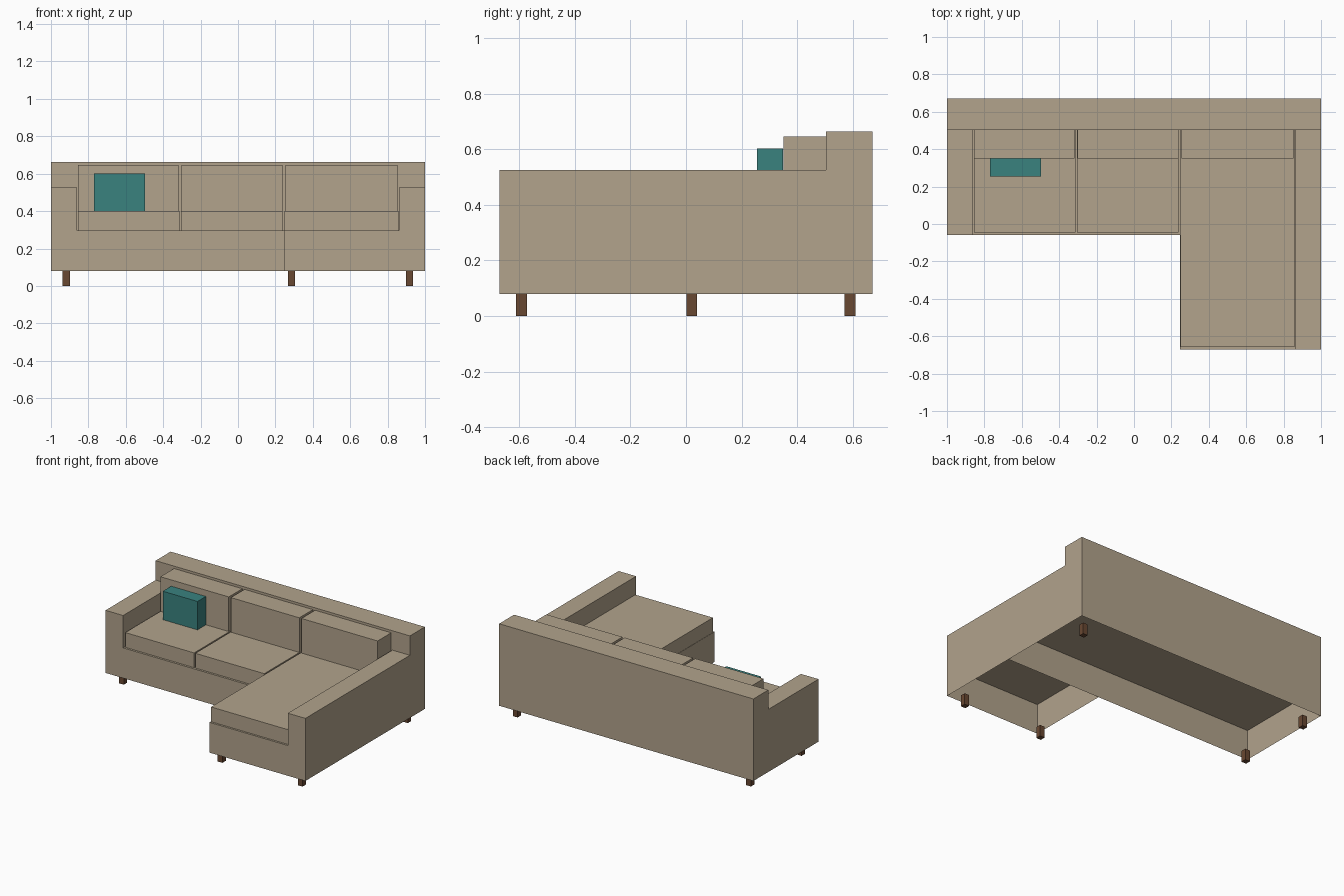
import bpy, bmesh

if "Cube" in bpy.data.objects:
    bpy.data.objects.remove(bpy.data.objects["Cube"])


def material(name, rgb):
    m = bpy.data.materials.new(name)
    m.diffuse_color = (*rgb, 1.0)
    m.use_nodes = True
    m.node_tree.nodes["Principled BSDF"].inputs["Base Color"].default_value = m.diffuse_color
    return m


FABRIC = material("beige_fabric", (0.445, 0.366, 0.262))
TEAL = material("teal_fabric", (0.042, 0.223, 0.212))
WOOD = material("brown_wood", (0.141, 0.065, 0.032))


def box(name, x, y, z, mat, drop=()):
    """Box from (min, max) ranges; drop lists outward directions left open."""
    bm = bmesh.new()
    bmesh.ops.create_cube(bm, size=1.0)
    for v in bm.verts:
        for axis, (lo, hi) in enumerate((x, y, z)):
            v.co[axis] = lo if v.co[axis] < 0 else hi
    bm.normal_update()
    open_faces = [f for f in bm.faces
                  if tuple(round(c) for c in f.normal) in drop]
    bmesh.ops.delete(bm, geom=open_faces, context='FACES')
    mesh = bpy.data.meshes.new(name)
    bm.to_mesh(mesh)
    bm.free()
    mesh.materials.append(mat)
    obj = bpy.data.objects.new(name, mesh)
    bpy.context.collection.objects.link(obj)
    return obj


DOWN, BACKWARD = (0, 0, -1), (0, 1, 0)
DEPTH = 0.671          # half of the overall depth
FRONT = -0.06          # front of the main seat
BACK = 0.503           # front plane of the backrest
CHAISE = 0.246         # inner side of the chaise
ARM = 0.862            # inner side of the arms
FLOOR, DECK, SEAT = 0.08, 0.295, 0.40

# Hollow base shells, open underneath
box("main_base", (-1, 1), (FRONT, DEPTH), (FLOOR, DECK), FABRIC, [DOWN])
box("chaise_base", (CHAISE, 1), (-DEPTH, FRONT), (FLOOR, DECK), FABRIC,
    [DOWN, BACKWARD])

# Backrest and arms stand on the deck
box("backrest", (-1, 1), (BACK, DEPTH), (DECK, 0.663), FABRIC, [DOWN])
box("left_arm", (-1, -ARM), (FRONT, BACK), (DECK, 0.525), FABRIC,
    [DOWN, BACKWARD])
box("right_arm", (ARM, 1), (-DEPTH, BACK), (DECK, 0.525), FABRIC,
    [DOWN, BACKWARD])

# Seat cushions, the last one running out along the chaise
for name, x, front in (("left", (-0.855, -0.314), -0.045),
                       ("middle", (-0.304, 0.238), -0.045),
                       ("chaise", (0.248, 0.858), -0.657)):
    box(name + "_seat_cushion", x, (front, BACK), (DECK, SEAT), FABRIC)

# Back cushions
for name, x in (("left", (-0.855, -0.318)),
                ("middle", (-0.301, 0.237)),
                ("right", (0.254, 0.853))):
    box(name + "_back_cushion", x, (0.35, BACK), (SEAT, 0.646), FABRIC)

# Throw pillow
box("throw_pillow", (-0.77, -0.497), (0.255, 0.349), (SEAT, 0.602), TEAL)

# Legs
R = 0.019
for name, x, y in (("back_left", -0.918, 0.59), ("back_right", 0.917, 0.59),
                   ("front_left", -0.918, 0.02),
                   ("chaise_left", 0.286, -0.592),
                   ("chaise_right", 0.917, -0.592)):
    box(name + "_leg", (x - R, x + R), (y - R, y + R), (0, FLOOR), WOOD)
